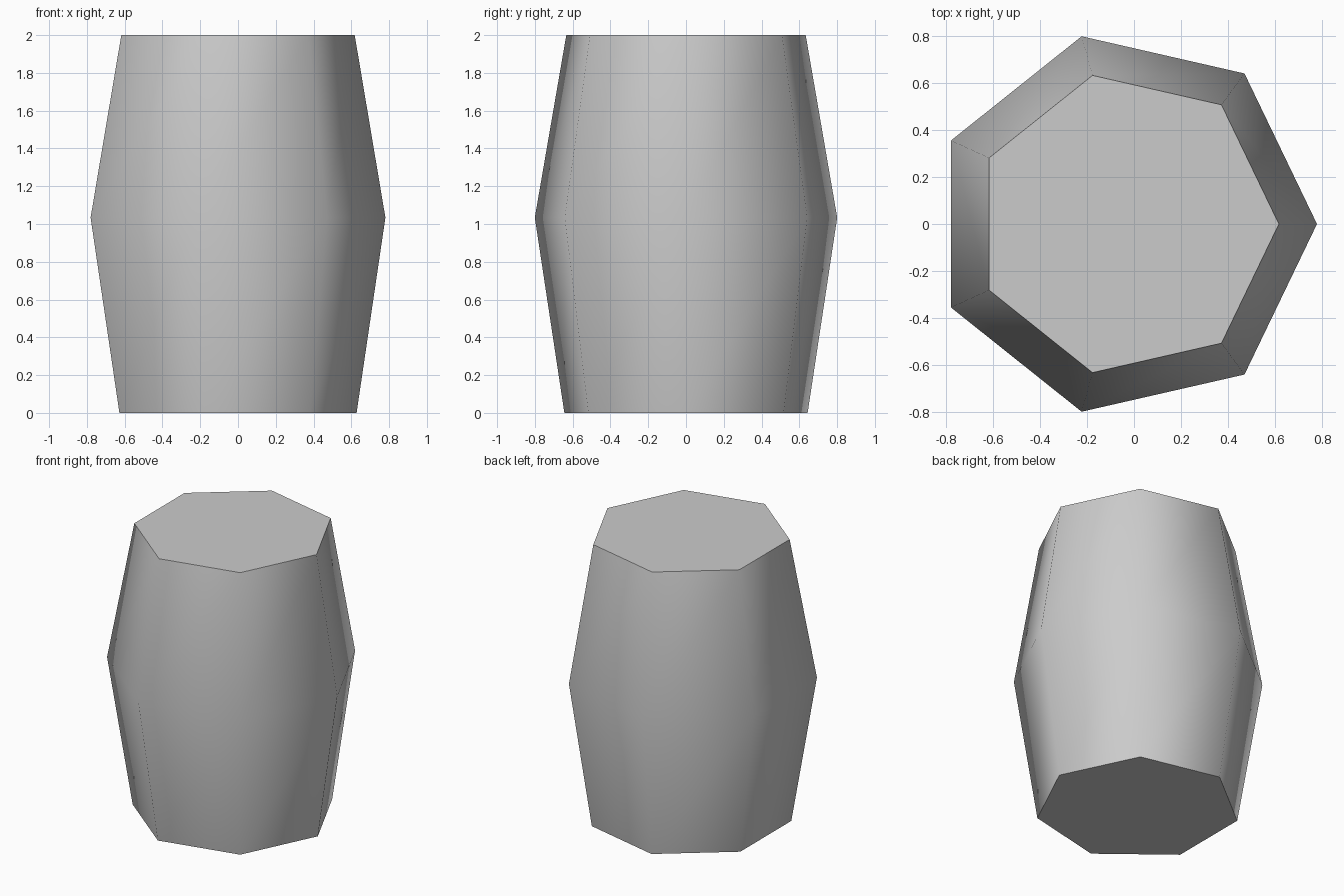
import bpy, bmesh
from math import cos, sin, tau, pi, radians

if "Cube" in bpy.data.objects:
    bpy.data.objects.remove(bpy.data.objects["Cube"])

SIDES = 7
# (height, radius) of each ring: base, belly, top
PROFILE = [(0.0, 0.6605), (1.034, 0.821), (2.0, 0.65)]
SHIFT = (1 - cos(pi / SIDES)) / 2   # centres the odd-sided outline on x = 0

# Barrel body: stacked seven-sided rings joined by side walls and capped
bm = bmesh.new()
rings = [[bm.verts.new((r * (cos(tau * i / SIDES) - SHIFT), r * sin(tau * i / SIDES), z))
          for i in range(SIDES)] for z, r in PROFILE]
for lower, upper in zip(rings, rings[1:]):
    for i in range(SIDES):
        j = (i + 1) % SIDES
        bm.faces.new((lower[i], lower[j], upper[j], upper[i]))
bm.faces.new(rings[0][::-1])
bm.faces.new(rings[-1])

mesh = bpy.data.meshes.new("barrel")
bm.to_mesh(mesh)
bm.free()
barrel = bpy.data.objects.new("barrel", mesh)
bpy.context.collection.objects.link(barrel)

# Smooth walls, crisp cap edges
bpy.context.view_layer.objects.active = barrel
barrel.select_set(True)
bpy.ops.object.shade_smooth_by_angle(angle=radians(60))
